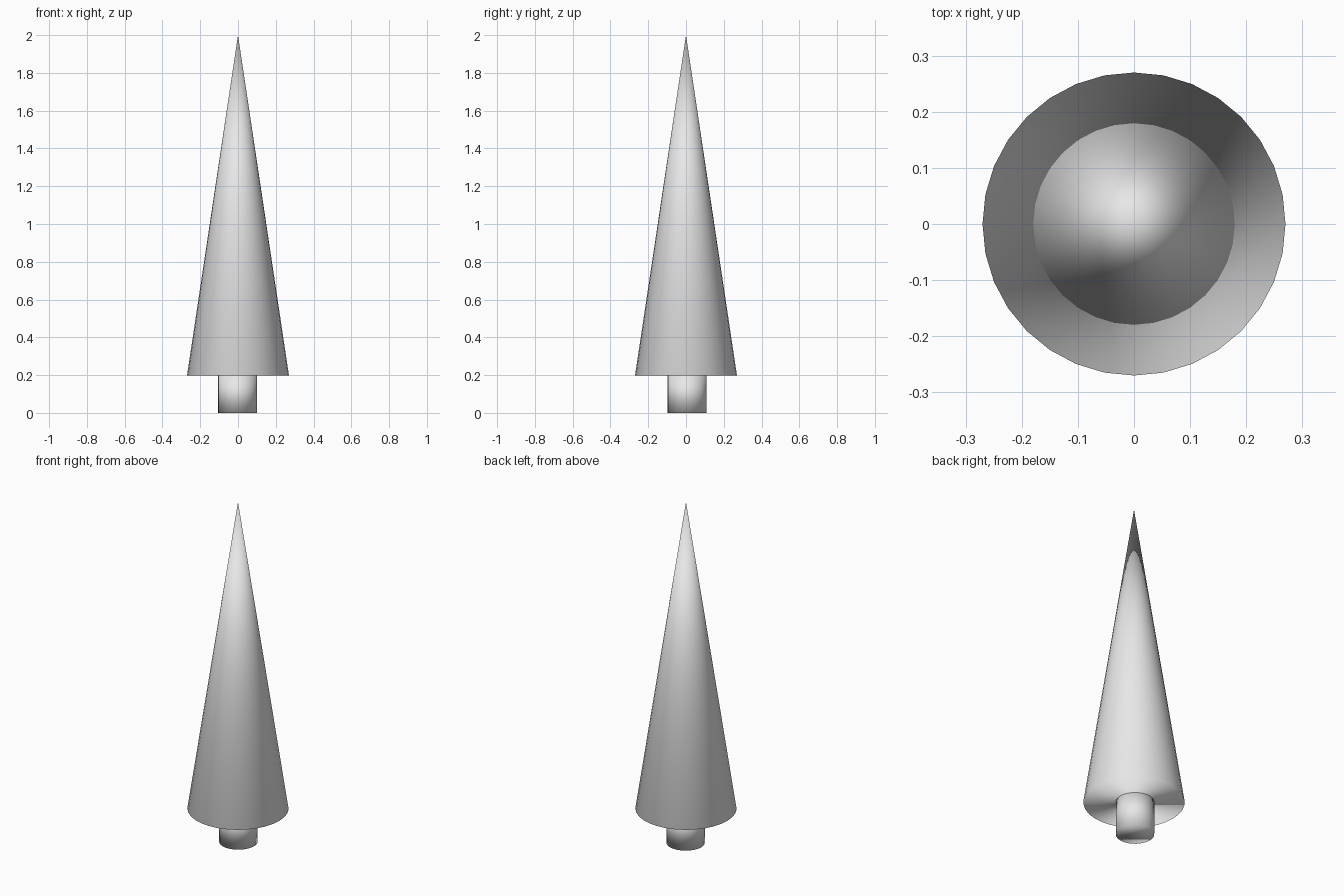
import bpy

default = bpy.data.objects.get("Cube")
if default:
    bpy.data.objects.remove(default, do_unlink=True)

# One plain material for the whole tree
grey = bpy.data.materials.new("light_grey")
grey.use_nodes = True
colour = (0.8, 0.8, 0.8, 1)
grey.diffuse_color = colour
grey.node_tree.nodes["Principled BSDF"].inputs["Base Color"].default_value = colour


def finish(name, radius, z_bottom, z_top):
    """Name, stretch between two heights, shade and colour the new unit primitive."""
    obj = bpy.context.object
    obj.name = name
    half = (z_top - z_bottom) / 2
    obj.scale = (radius, radius, half)
    obj.location.z = z_bottom + half
    bpy.ops.object.shade_smooth()
    obj.data.materials.append(grey)
    return obj


# Foliage: a tall capped cone, smooth all the way round the rim
bpy.ops.mesh.primitive_cone_add(vertices=32, radius1=1, radius2=0, depth=2)
finish("foliage", 0.27, 0.197, 2.0)

# Trunk: a short cylinder, very slightly off centre
bpy.ops.mesh.primitive_cylinder_add(vertices=32, radius=1, depth=2,
                                    location=(-0.002, 0.006, 0))
finish("trunk", 0.103, 0.0, 0.206)
